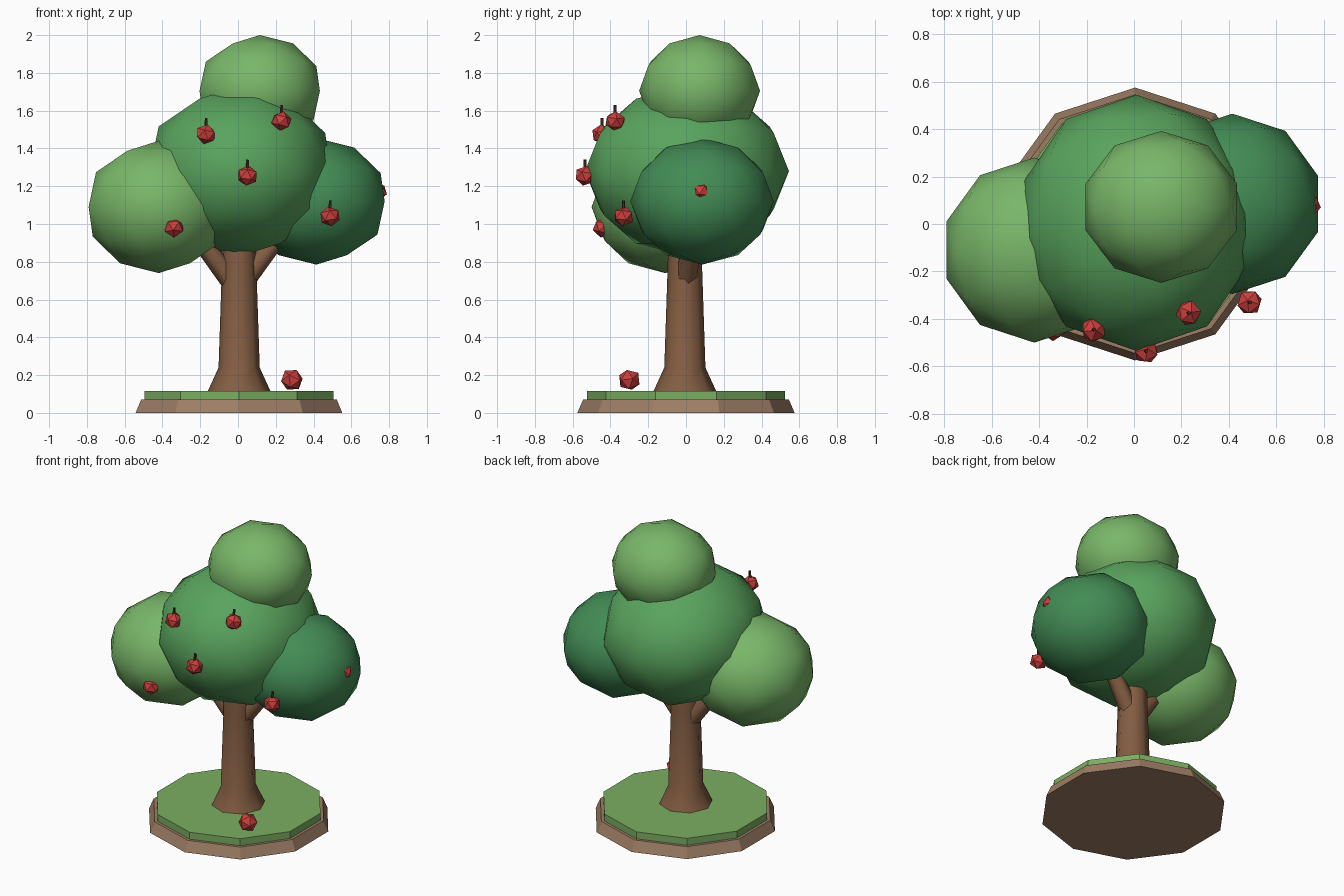
import bpy
import math
from mathutils import Vector

if "Cube" in bpy.data.objects:
    bpy.data.objects.remove(bpy.data.objects["Cube"])


def material(name, rgb):
    m = bpy.data.materials.new(name)
    m.diffuse_color = (*rgb, 1)
    m.use_nodes = True
    m.node_tree.nodes["Principled BSDF"].inputs["Base Color"].default_value = m.diffuse_color
    return m


BARK = material("bark", (0.23, 0.11, 0.055))
SOIL = material("soil", (0.34, 0.21, 0.13))
GRASS = material("grass", (0.20, 0.42, 0.12))
LEAF_MID = material("leaf_mid", (0.10, 0.37, 0.11))
LEAF_LIGHT = material("leaf_light", (0.19, 0.47, 0.14))
LEAF_DARK = material("leaf_dark", (0.055, 0.26, 0.09))
RED = material("apple_red", (0.60, 0.05, 0.045))
STEM = material("stem_brown", (0.06, 0.03, 0.015))


def finish(name, mat, smooth=None):
    ob = bpy.context.object
    ob.name = name
    ob.data.materials.append(mat)
    if smooth:
        bpy.ops.object.shade_smooth_by_angle(angle=math.radians(smooth))
    return ob


def lathe(name, profile, sides, centre, mat, smooth=None):
    """Closed solid of revolution from (radius, z) rings; first vertex on +y."""
    verts, faces = [], []
    for r, z in profile:
        for i in range(sides):
            a = math.pi / 2 + math.tau * i / sides
            verts.append((centre[0] + r * math.cos(a), centre[1] + r * math.sin(a), z))
    for k in range(len(profile) - 1):
        for i in range(sides):
            j = (i + 1) % sides
            faces.append((k * sides + i, k * sides + j, (k + 1) * sides + j, (k + 1) * sides + i))
    faces.append(tuple(reversed(range(sides))))
    faces.append(tuple(range(len(verts) - sides, len(verts))))
    me = bpy.data.meshes.new(name)
    me.from_pydata(verts, [], faces)
    ob = bpy.data.objects.new(name, me)
    bpy.context.collection.objects.link(ob)
    bpy.ops.object.select_all(action='DESELECT')
    ob.select_set(True)
    bpy.context.view_layer.objects.active = ob
    return finish(name, mat, smooth)


def rod(name, start, end, r1, r2, sides, mat, smooth=None):
    a, b = Vector(start), Vector(end)
    bpy.ops.mesh.primitive_cone_add(vertices=sides, radius1=r1, radius2=r2,
                                    depth=(b - a).length, location=(a + b) / 2,
                                    rotation=(b - a).to_track_quat('Z', 'Y').to_euler())
    return finish(name, mat, smooth)


def ball(name, loc, scale, detail, mat, rot=(0, 0, 0), smooth=None):
    bpy.ops.mesh.primitive_ico_sphere_add(subdivisions=detail, radius=1, location=loc, rotation=rot)
    bpy.context.object.scale = scale
    return finish(name, mat, smooth)


# Ground disc: soil with grass on top
lathe("soil_base", [(0.575, 0), (0.545, 0.07)], 10, (0.005, 0), SOIL)
lathe("grass_top", [(0.525, 0.07), (0.525, 0.117)], 10, (0.005, 0), GRASS)

# Flared trunk and two branches
lathe("trunk", [(0.166, 0.115), (0.109, 0.24), (0.092, 0.75), (0.086, 0.98)], 8,
      (0.006, -0.006), BARK, 50)
rod("left_branch", (-0.02, 0, 0.68), (-0.28, -0.06, 1.02), 0.06, 0.045, 6, BARK, 65)
rod("right_branch", (0.03, 0, 0.70), (0.28, 0.05, 1.02), 0.06, 0.045, 6, BARK, 65)

# Foliage clumps
ball("main_foliage", (0.01, 0.005, 1.28), (0.505, 0.54, 0.45), 2, LEAF_MID, smooth=60)
ball("left_foliage", (-0.42, -0.11, 1.09), (0.39, 0.39, 0.35), 2, LEAF_LIGHT, smooth=60)
ball("right_foliage", (0.415, 0.085, 1.12), (0.38, 0.38, 0.335), 2, LEAF_DARK, smooth=60)
ball("top_foliage", (0.115, 0.072, 1.705), (0.335, 0.32, 0.295), 2, LEAF_LIGHT, smooth=60)

# Apples on the tree with stems, plus one fallen on the grass
apples = [(-0.17, -0.445, 1.475), (0.23, -0.375, 1.545), (0.05, -0.535, 1.255),
          (-0.34, -0.44, 0.98), (0.487, -0.33, 1.04), (0.735, 0.08, 1.17)]
for i, (x, y, z) in enumerate(apples, 1):
    ball(f"apple_{i}", (x, y, z), (0.056, 0.056, 0.053), 1, RED, rot=(0.2, 0.1, i * 0.7))
    rod(f"apple_stem_{i}", (x, y, z + 0.035), (x + 0.003, y, z + 0.085), 0.009, 0.008, 5, STEM)
ball("fallen_apple", (0.285, -0.30, 0.175), (0.061, 0.061, 0.059), 1, RED, rot=(0.4, 0.3, 0.5))
